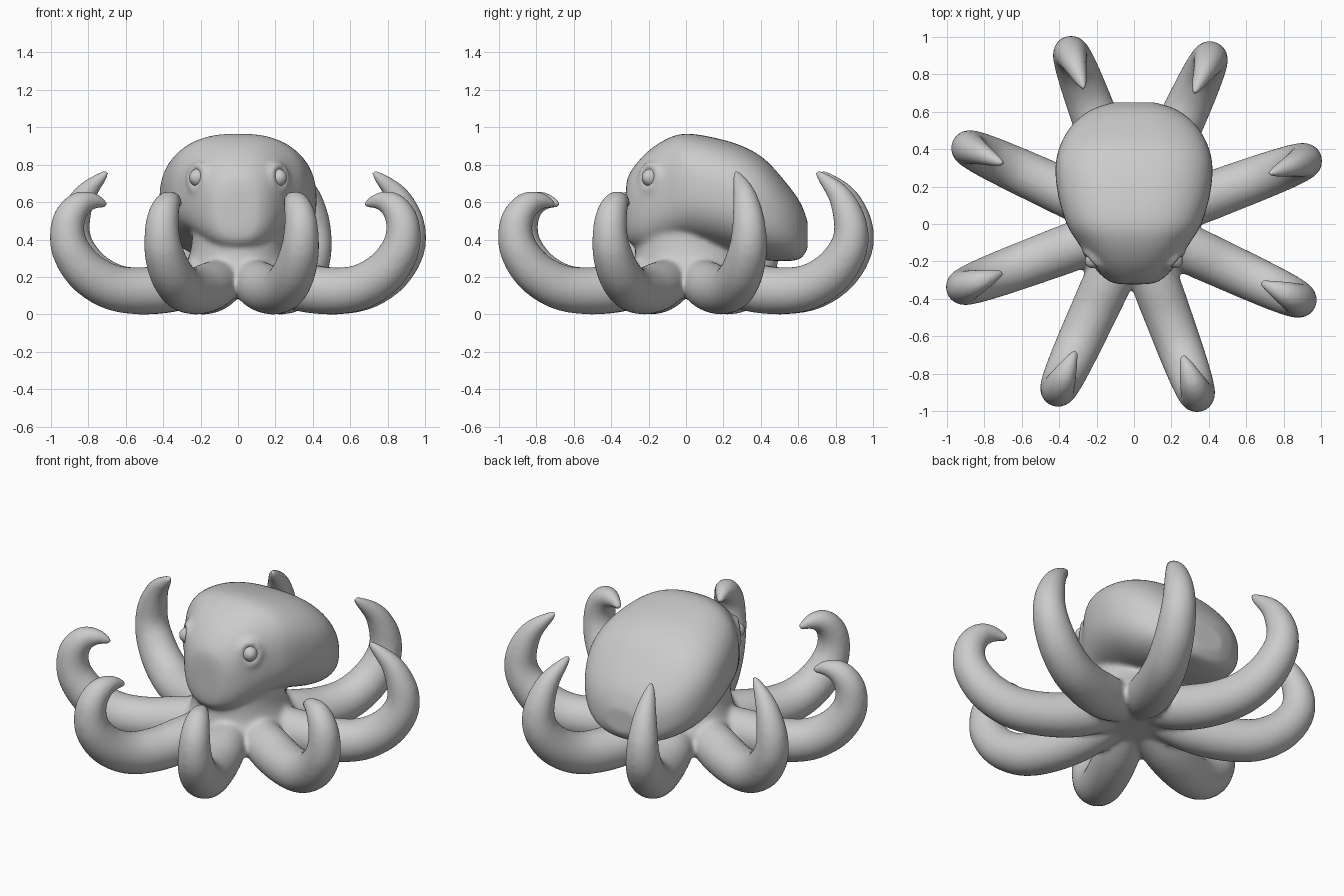
import bpy, bmesh
from math import cos, sin, pi, radians
from mathutils import Vector, Matrix

if "Cube" in bpy.data.objects:
    bpy.data.objects.remove(bpy.data.objects["Cube"])


def resample(rows, steps):
    """Catmull-Rom interpolation of rows of numbers."""
    out = []
    p = [rows[0]] + rows + [rows[-1]]
    for i in range(1, len(p) - 2):
        for s in range(steps):
            t = s / steps
            out.append([0.5 * (2*b + (c - a)*t + (2*a - 5*b + 4*c - d)*t*t
                               + (3*b - a - 3*c + d)*t**3)
                        for a, b, c, d in zip(*p[i-1:i+3])])
    out.append(list(rows[-1]))
    return out


def skin_rings(bm, rings):
    """Closed tube through rings of points."""
    vs = [[bm.verts.new(c) for c in ring] for ring in rings]
    n = len(vs[0])
    for a, b in zip(vs, vs[1:]):
        for i in range(n):
            bm.faces.new((a[i], a[(i+1) % n], b[(i+1) % n], b[i]))
    bm.faces.new(vs[0][::-1])
    bm.faces.new(vs[-1])


def power(v, e):
    return abs(v)**e * (1 if v >= 0 else -1)


def add_arm(bm, rows, angle):
    pts = resample(rows, 5)
    rot = Matrix.Rotation(radians(angle), 3, 'Z')
    rings = []
    for i, (r, z, rad) in enumerate(pts):
        a, b = pts[max(i-1, 0)], pts[min(i+1, len(pts)-1)]
        t = Vector((b[0]-a[0], 0, b[1]-a[1])).normalized()
        side = Vector((-t.z, 0, t.x))
        c = Vector((r, 0, z))
        rings.append([rot @ (c + side*rad*cos(k*pi/12) + Vector((0, rad*sin(k*pi/12), 0)))
                      for k in range(24)])
    skin_rings(bm, rings)


bm = bmesh.new()

# Arms: shared lower part (radius from centre, height, thickness), two kinds of tip
low = [(.08, .21, .09), (.2, .185, .115), (.35, .15, .13), (.53, .126, .127),
       (.71, .143, .122), (.855, .22, .115), (.945, .33, .105), (.972, .43, .094)]
raised_tip = [(.955, .53, .083), (.90, .64, .062), (.80, .735, .03), (.765, .76, .012)]
curled_tip = [(.957, .52, .085), (.90, .588, .07), (.82, .605, .045), (.745, .583, .016)]
for k in range(8):
    angle = 20.3 + 45*k
    front = 190 < angle
    add_arm(bm, low + (curled_tip if front else raised_tip), angle)

# Mantle and head: y, half width, bottom, top
mantle = [(-.322, .06, .47, .66), (-.312, .12, .40, .73), (-.27, .18, .36, .80),
          (-.2, .235, .35, .875), (-.1, .30, .37, .94), (0, .36, .39, .966),
          (.15, .405, .36, .945), (.3, .42, .315, .90), (.42, .395, .29, .83),
          (.53, .33, .285, .71), (.61, .23, .295, .60), (.65, .11, .35, .50)]
rings = []
for y, w, b, t in resample(mantle, 4):
    rings.append([(w*power(cos(a), .8), y, (b+t)/2 + (t-b)/2*power(sin(a), .8))
                  for a in (k*pi/24 for k in range(48))])
skin_rings(bm, rings)

# Neck flaring into the arm web: z, half width, front y, back y
neck = [(.10, .15, -.15, .15), (.16, .28, -.28, .29), (.22, .31, -.305, .34),
        (.28, .275, -.28, .32), (.36, .25, -.27, .28), (.48, .24, -.27, .25)]
rings = []
for z, w, f, b in resample(neck, 4):
    rings.append([(w*cos(a), (f+b)/2 + (b-f)/2*sin(a), z)
                  for a in (k*pi/20 for k in range(40))])
skin_rings(bm, rings)

# Raised eye rims
def eye_frame(s):
    n = Vector((s*.75, -.66, .1)).normalized()
    return Matrix.Translation((s*.208, -.185, .73)) @ n.to_track_quat('Z', 'Y').to_matrix().to_4x4()

for s in (-1, 1):
    m = eye_frame(s)
    loop = []
    for i in range(24):
        u = i*pi/12
        loop.append([bm.verts.new(m @ Vector(((.066 + .022*cos(v))*cos(u)*.9,
                                              (.066 + .022*cos(v))*sin(u), .022*sin(v) + .012)))
                     for v in (j*pi/5 for j in range(10))])
    for i in range(24):
        a, b = loop[i], loop[(i+1) % 24]
        for j in range(10):
            bm.faces.new((a[j], b[j], b[(j+1) % 10], a[(j+1) % 10]))

bmesh.ops.recalc_face_normals(bm, faces=bm.faces)
mesh = bpy.data.meshes.new("octopus_body")
bm.to_mesh(mesh)
bm.free()
body = bpy.data.objects.new("octopus_body", mesh)
bpy.context.collection.objects.link(body)

# Fuse all parts into one soft skin
rm = body.modifiers.new("fuse", 'REMESH')
rm.mode = 'VOXEL'
rm.voxel_size = .013
rm.use_smooth_shade = True
sm = body.modifiers.new("soften", 'SMOOTH')
sm.factor = .5
sm.iterations = 14

# Eyeballs
for s, side in ((-1, "left"), (1, "right")):
    bpy.ops.mesh.primitive_uv_sphere_add(segments=24, ring_count=12, radius=1)
    eye = bpy.context.object
    eye.name = side + "_eye"
    eye.matrix_world = eye_frame(s) @ Matrix.Diagonal((.046, .05, .058, 1))
    bpy.ops.object.shade_smooth()
